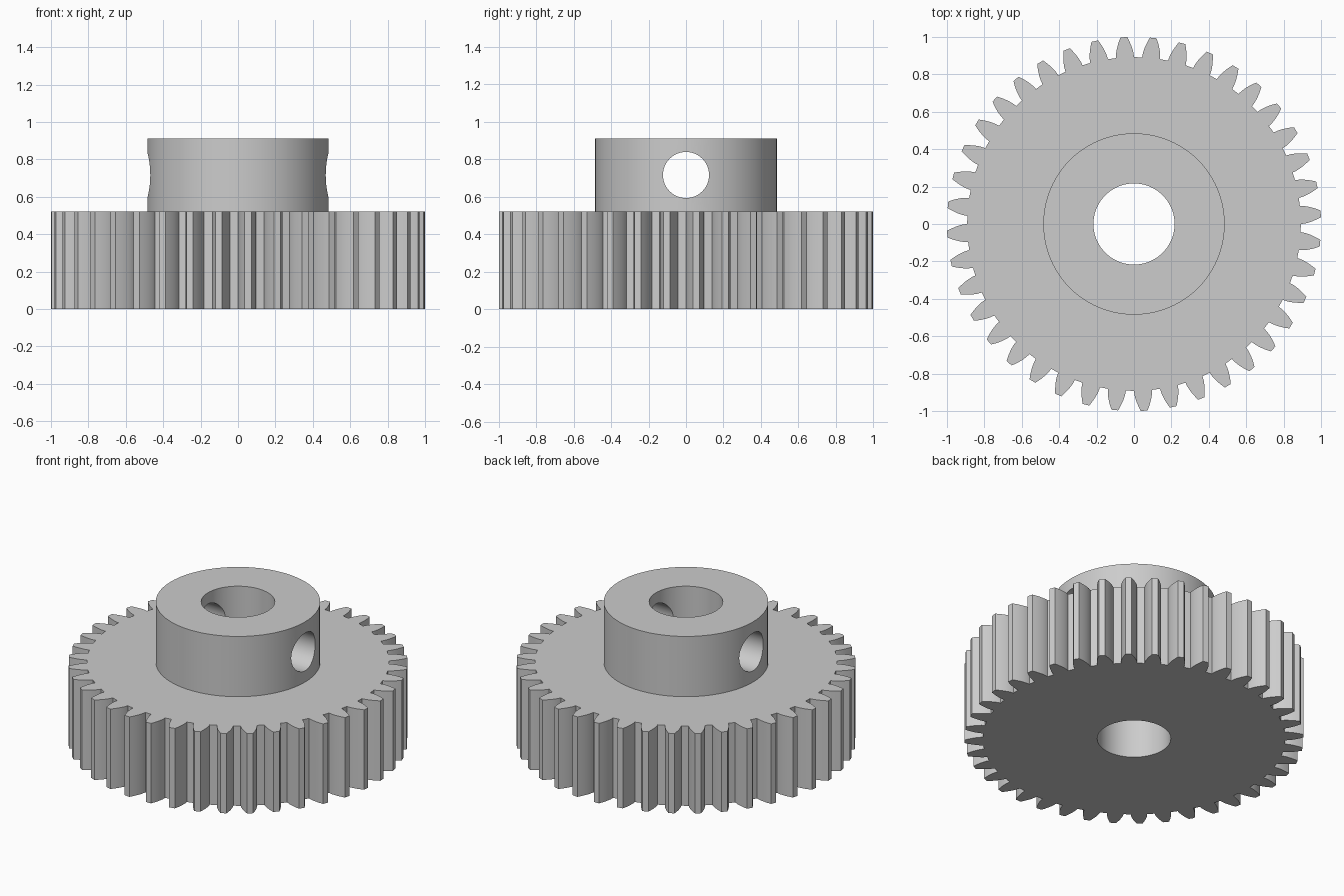
import bpy, bmesh, math

TEETH = 40
PITCH_R = 2 / 2.1 * 1.0            # pitch radius for an outer radius of 1
OUTER_R = 1.0
BASE_R = PITCH_R * math.cos(math.radians(20))
ROOT_R = 0.892
GEAR_H, TOP_H = 0.52, 0.912
HUB_R, BORE_R, SCREW_R = 0.485, 0.217, 0.123

cube = bpy.data.objects.get("Cube")
if cube:
    bpy.data.objects.remove(cube, do_unlink=True)

steel = bpy.data.materials.new("plain_grey")
steel.use_nodes = True
grey = (0.604, 0.604, 0.604, 1)
steel.diffuse_color = grey
steel.node_tree.nodes["Principled BSDF"].inputs["Base Color"].default_value = grey


def involute(angle):
    return math.tan(angle) - angle


def prism(name, outline, z0, z1):
    """Upright solid with the given outline of (x, y) points."""
    bm = bmesh.new()
    face = bm.faces.new([bm.verts.new((x, y, z0)) for x, y in outline])
    extruded = bmesh.ops.extrude_face_region(bm, geom=[face])
    top = [v for v in extruded["geom"] if isinstance(v, bmesh.types.BMVert)]
    bmesh.ops.translate(bm, verts=top, vec=(0, 0, z1 - z0))
    bmesh.ops.recalc_face_normals(bm, faces=bm.faces)
    mesh = bpy.data.meshes.new(name)
    bm.to_mesh(mesh)
    bm.free()
    mesh.materials.append(steel)
    obj = bpy.data.objects.new(name, mesh)
    bpy.context.collection.objects.link(obj)
    return obj


def polar(r, a):
    return r * math.cos(a), r * math.sin(a)


def circle(r, n):
    return [polar(r, 2 * math.pi * i / n) for i in range(n)]


def gear_outline(steps=5):
    """Involute teeth, the first one starting on the x axis."""
    half_base = math.pi / (2 * TEETH) + involute(math.radians(20))
    flank = [(ROOT_R, 0.0)]
    for i in range(steps + 1):
        r = BASE_R + (OUTER_R - BASE_R) * i / steps
        flank.append((r, involute(math.acos(min(1, BASE_R / r)))))
    tooth = flank + [(r, 2 * half_base - a) for r, a in reversed(flank)]
    return [polar(r, a + 2 * math.pi * t / TEETH)
            for t in range(TEETH) for r, a in tooth]


# Toothed wheel, hub, and the tools for the bore and the cross hole
gear = prism("gear_wheel", gear_outline(), 0, GEAR_H)
hub = prism("hub", circle(HUB_R, 96), GEAR_H / 2, TOP_H)
bore = prism("bore_cutter", circle(BORE_R, 72), -0.2, TOP_H + 0.2)
screw_hole = prism("cross_hole_cutter", circle(SCREW_R, 48), -0.8, 0.8)
screw_hole.rotation_euler = (0, math.pi / 2, 0)
screw_hole.location.z = (GEAR_H + TOP_H) / 2

# Join the hub to the wheel and cut the holes
bpy.context.view_layer.objects.active = gear
for tool, operation in ((hub, "UNION"), (bore, "DIFFERENCE"),
                        (screw_hole, "DIFFERENCE")):
    tool.hide_render = True
    mod = gear.modifiers.new(tool.name, "BOOLEAN")
    mod.operation = operation
    mod.solver = "EXACT"
    mod.object = tool
bpy.context.view_layer.update()
for name in [m.name for m in gear.modifiers]:
    bpy.ops.object.modifier_apply(modifier=name)
for tool in (hub, bore, screw_hole):
    bpy.data.objects.remove(tool, do_unlink=True)

# Smooth round surfaces, crisp edges
bpy.ops.object.select_all(action="DESELECT")
gear.select_set(True)
bpy.ops.object.shade_smooth_by_angle(angle=math.radians(25))
